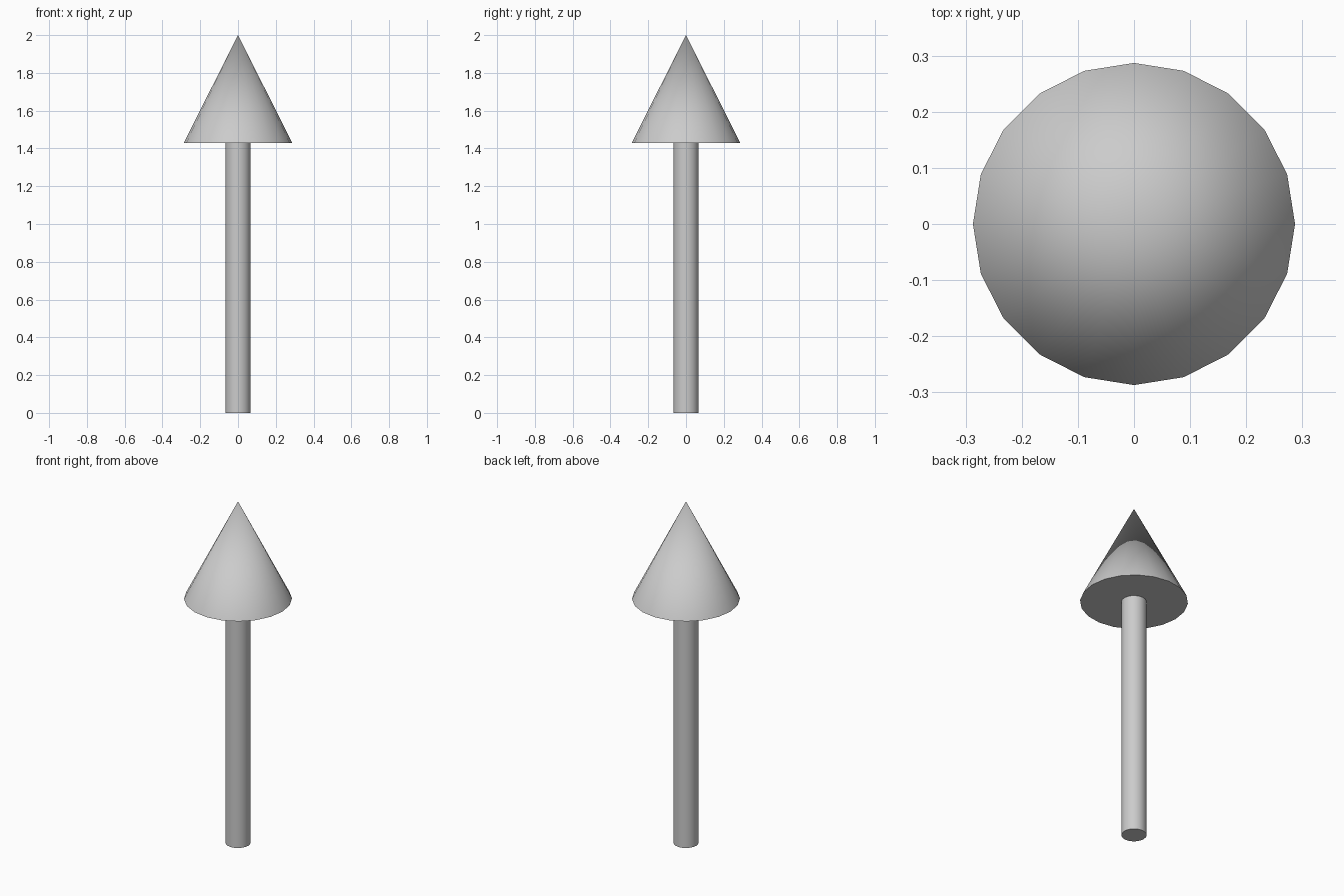
import bpy
import math

if "Cube" in bpy.data.objects:
    bpy.data.objects.remove(bpy.data.objects["Cube"])

SIDES = 20
BASE_Z = 1.43    # where the head meets the shaft
TOP_Z = 2.0


def tapered(name, r_bottom, r_top, z0, z1):
    bpy.ops.mesh.primitive_cone_add(vertices=SIDES, radius1=r_bottom, radius2=r_top,
                                    depth=z1 - z0, location=(0, 0, (z0 + z1) / 2))
    obj = bpy.context.object
    obj.name = name
    bpy.ops.object.shade_smooth_by_angle(angle=math.radians(40))
    return obj


# Straight round shaft
tapered("arrow_shaft", 0.067, 0.067, 0.0, BASE_Z)

# Pointed head with a flat underside
tapered("arrow_head", 0.287, 0.0, BASE_Z, TOP_Z)
